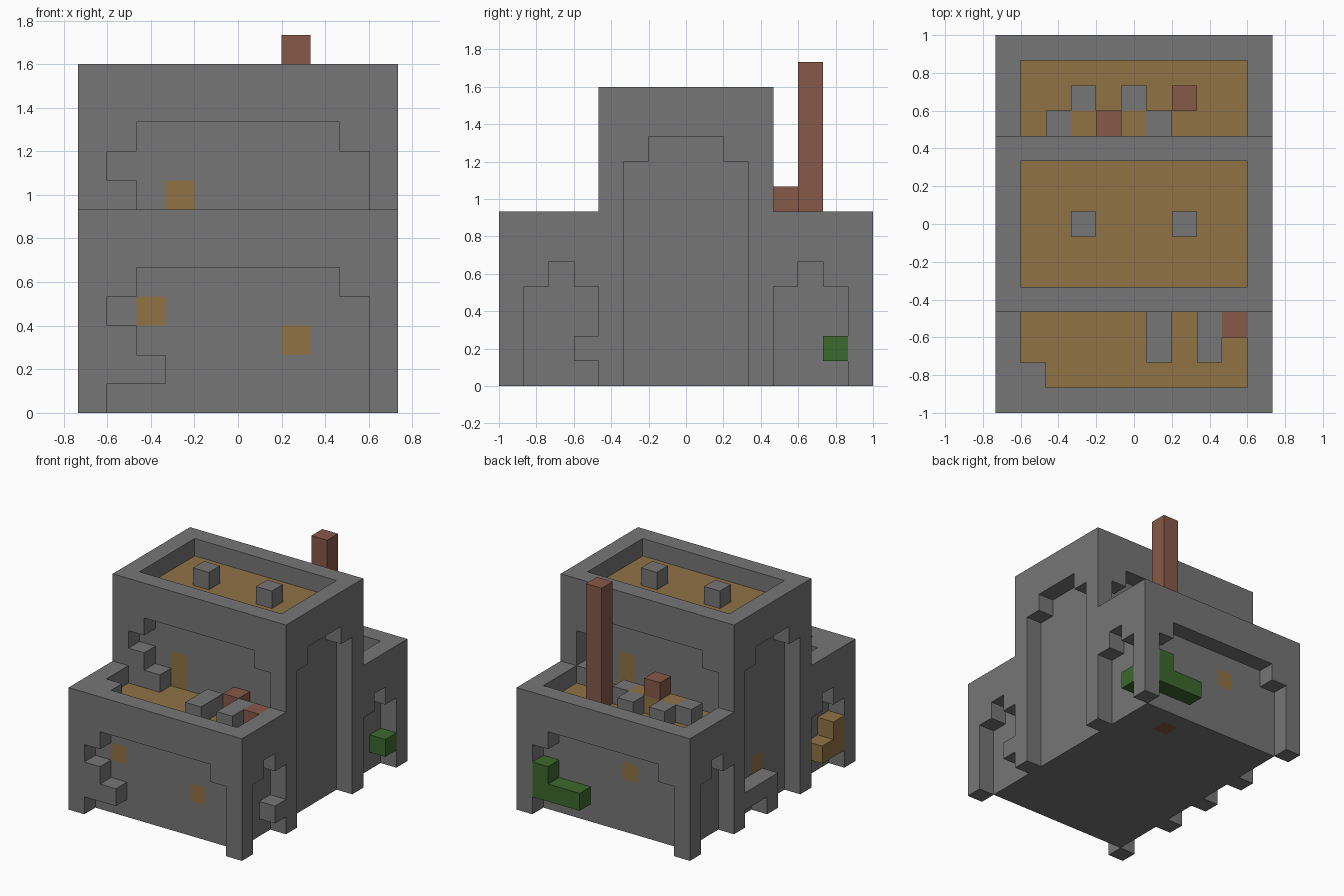
import bpy, bmesh, math
from mathutils import Vector

U = 2 / 15                       # edge of one building block
ORIGIN = Vector((-5.5, -7.5, 0))

cube = bpy.data.objects.get("Cube")
if cube:
    bpy.data.objects.remove(cube, do_unlink=True)


def material(name, rgb):
    m = bpy.data.materials.new(name)
    m.use_nodes = True
    m.diffuse_color = (*rgb, 1)
    m.node_tree.nodes["Principled BSDF"].inputs["Base Color"].default_value = (*rgb, 1)
    return m


STONE = material("grey stone", (0.18, 0.18, 0.18))
WOOD = material("tan timber", (0.28, 0.17, 0.06))
BRICK = material("red brick", (0.24, 0.10, 0.065))
LEAF = material("green leaf", (0.045, 0.14, 0.026))


def span(r):
    return range(r, r + 1) if isinstance(r, int) else range(r[0], r[1] + 1)


def box(x, y, z):
    """Cells of a box; each argument is one index or an inclusive pair."""
    return {(i, j, k) for i in span(x) for j in span(y) for k in span(z)}


def build(name, cells, mat):
    """Skin a group of cells with its outer faces and merge the flat areas."""
    bm = bmesh.new()
    verts = {}

    def vert(p):
        key = tuple(round(c) for c in p)
        if key not in verts:
            verts[key] = bm.verts.new((Vector(key) + ORIGIN) * U)
        return verts[key]

    for c in sorted(cells):
        for axis in range(3):
            for side in (0, 1):
                n = list(c)
                n[axis] += 2 * side - 1
                if tuple(n) in cells:
                    continue
                a, b = (axis + 1) % 3, (axis + 2) % 3
                quad = []
                for da, db in ((0, 0), (1, 0), (1, 1), (0, 1)):
                    p = list(c)
                    p[axis] += side
                    p[a] += da
                    p[b] += db
                    quad.append(vert(p))
                bm.faces.new(quad if side else quad[::-1])
    bmesh.ops.dissolve_limit(bm, angle_limit=math.radians(1),
                             verts=bm.verts, edges=bm.edges)
    mesh = bpy.data.meshes.new(name)
    bm.to_mesh(mesh)
    bm.free()
    mesh.materials.append(mat)
    bpy.context.collection.objects.link(bpy.data.objects.new(name, mesh))


# Solid masses: low wings and tall hall
walls = box((0, 10), (0, 14), (0, 6)) | box((0, 10), (4, 10), (0, 11))

# Arched recesses on the front and back, wings and hall
for j, low, top in ((0, 0, 4), (14, 0, 4), (4, 6, 9), (10, 6, 9)):
    walls -= box((1, 9), j, (low, top - 1)) | box((2, 8), j, top)

# Arched recesses on both sides
for i in (0, 10):
    for first, last, top in ((1, 3, 4), (11, 13, 4), (5, 9, 9)):
        walls -= box(i, (first, last), (0, top - 1))
        walls -= box(i, (first + 1, last - 1), top)

# Open terraces and sunken roof
walls -= box((1, 9), (1, 3), 6) | box((1, 9), (11, 13), 6) | box((1, 9), (5, 9), 11)

# Timber floors and windows set into the walls
parts = {
    "front_terrace_floor": (box((1, 9), (1, 4), 5), WOOD),
    "back_terrace_floor": (box((1, 9), (10, 13), 5), WOOD),
    "roof_floor": (box((1, 9), (5, 9), 10), WOOD),
    "front_left_window": (box(7, 1, 2), WOOD),
    "front_right_window": (box(2, 1, 3), WOOD),
    "hall_front_door": (box(3, 5, (6, 7)), WOOD),
    "hall_back_door": (box(7, 9, (6, 7)), WOOD),
    "back_window": (box(4, 13, 3), WOOD),
    "side_window": (box(1, 7, 2), WOOD),
    # Chimney and terrace furniture
    "chimney": (box(7, 12, (0, 12)), BRICK),
    "table": (box((3, 5), 11, 6), WOOD),
    "table_pot": (box(4, 11, 7), BRICK),
    "hearth_block": (box(7, 4, 6), BRICK),
    "corner_block": (box(9, 3, 6), BRICK),
    # Plants and stacked timber in the recesses
    "back_hedge": (box((7, 9), 14, 1) | box(9, 14, 2), LEAF),
    "side_bush": (box(10, 13, 1), LEAF),
    "timber_stack": (box(0, (1, 2), 1) | box(0, 1, 2), WOOD),
}

# Stone details
stone = {
    "front_steps": box((1, 2), 0, 1) | box(1, 0, 2),
    "hall_steps": box((1, 2), 4, 6) | box(1, 4, 7),
    "back_ledge": box(9, 10, 6),
    "side_ledge": box(10, 3, 1),
    "side_bench": box(0, (7, 9), 1) | box(0, 7, 0),
    "front_bench_right": box(6, (2, 3), 6),
    "front_bench_left": box(8, (2, 3), 6),
    "terrace_corner": box(1, 1, 6),
    "roof_post_right": box(3, 7, 11),
    "roof_post_left": box(7, 7, 11),
}
for n, (i, j) in enumerate(((2, 11), (3, 12), (5, 12), (6, 11))):
    stone[f"stool_{n + 1}"] = box(i, j, 6)

# Chimney passes through the back floor
chimney = parts["chimney"][0]
parts["back_terrace_floor"] = (parts["back_terrace_floor"][0] - chimney, WOOD)

for cells, _ in parts.values():
    walls -= cells
build("stone_walls", walls, STONE)
for name, cells in stone.items():
    build(name, cells, STONE)
for name, (cells, mat) in parts.items():
    build(name, cells, mat)
